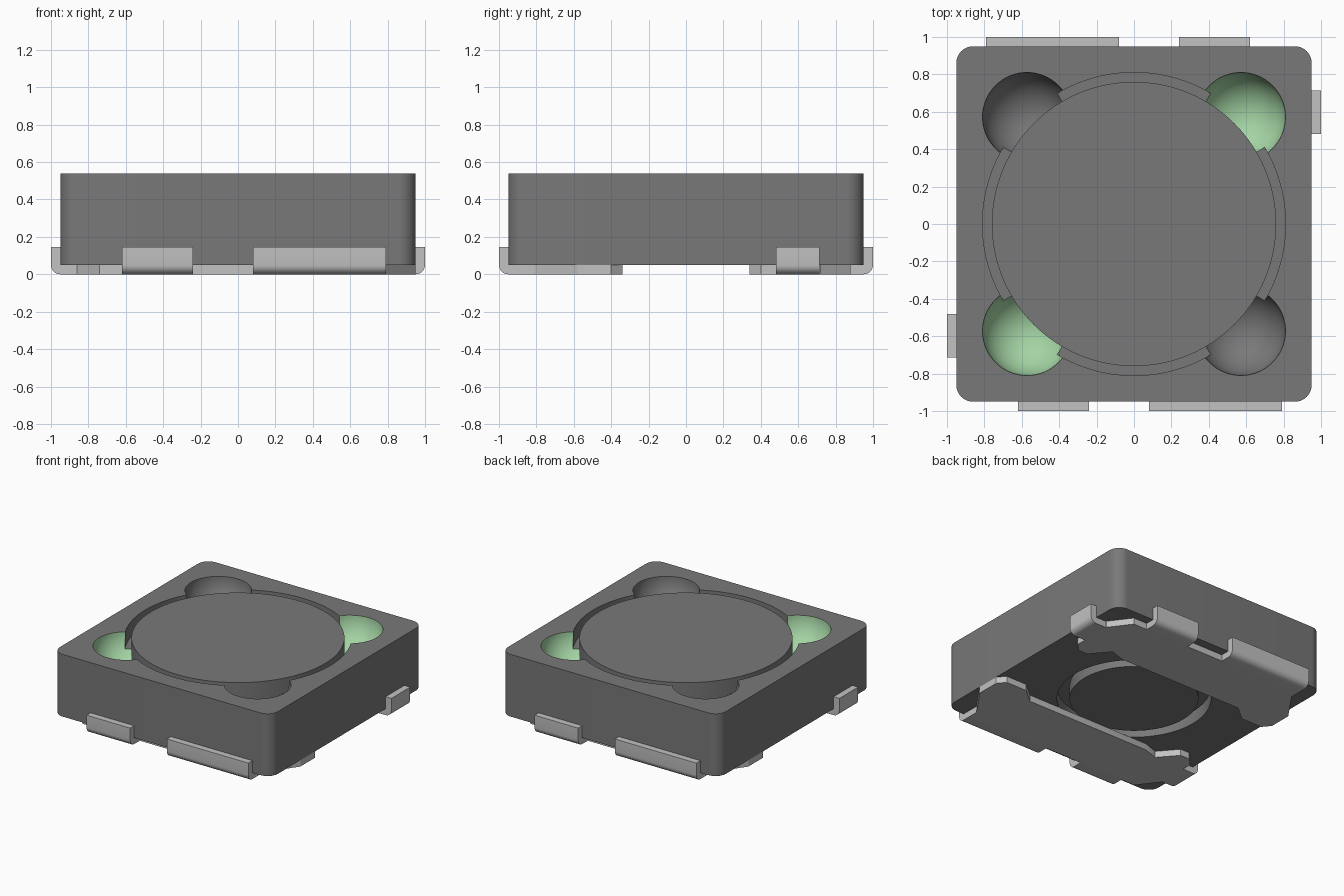
import bpy, bmesh, math
from mathutils import Matrix, Vector

if "Cube" in bpy.data.objects:
    bpy.data.objects.remove(bpy.data.objects["Cube"], do_unlink=True)


def material(name, rgb):
    m = bpy.data.materials.new(name)
    m.use_nodes = True
    m.diffuse_color = (*rgb, 1)
    bsdf = m.node_tree.nodes["Principled BSDF"]
    bsdf.inputs["Base Color"].default_value = (*rgb, 1)
    bsdf.inputs["Roughness"].default_value = 0.6
    return m


DARK = material("ferrite grey", (0.19, 0.19, 0.19))
METAL = material("tinned metal", (0.54, 0.54, 0.54))
GREEN = material("pale green", (0.37, 0.66, 0.37))


def finish(name, bm, mat):
    bmesh.ops.recalc_face_normals(bm, faces=bm.faces)
    me = bpy.data.meshes.new(name)
    bm.to_mesh(me)
    bm.free()
    me.materials.append(mat)
    ob = bpy.data.objects.new(name, me)
    bpy.context.collection.objects.link(ob)
    return ob


def smooth(ob):
    bpy.ops.object.select_all(action="DESELECT")
    ob.select_set(True)
    bpy.context.view_layer.objects.active = ob
    bpy.ops.object.shade_smooth_by_angle(angle=math.radians(30))


def extrude(bm, pts, offset):
    """Prism from a closed loop of 3D points."""
    face = bm.faces.new([bm.verts.new(p) for p in pts])
    geo = bmesh.ops.extrude_face_region(bm, geom=[face])["geom"]
    verts = [v for v in geo if isinstance(v, bmesh.types.BMVert)]
    bmesh.ops.translate(bm, verts=verts, vec=offset)


def arc(cx, cy, r, a0, a1, n):
    angles = [math.radians(a0 + (a1 - a0) * i / n) for i in range(n + 1)]
    return [(cx + r * math.cos(a), cy + r * math.sin(a)) for a in angles]


def cylinder(name, r, z0, z1):
    bm = bmesh.new()
    extrude(bm, [(x, y, z0) for x, y in arc(0, 0, r, 0, 357.1875, 127)], (0, 0, z1 - z0))
    return finish(name, bm, DARK)


def cut(ob, cutter):
    mod = ob.modifiers.new("cut", "BOOLEAN")
    mod.operation = "DIFFERENCE"
    mod.solver = "EXACT"
    mod.object = cutter
    bpy.ops.object.select_all(action="DESELECT")
    ob.select_set(True)
    bpy.context.view_layer.objects.active = ob
    bpy.ops.object.modifier_apply(modifier=mod.name)
    bpy.data.objects.remove(cutter, do_unlink=True)


# Square housing with rounded vertical corners
TOP, BOT, HALF, RAD = 0.54, 0.05, 0.95, 0.09
c = HALF - RAD
outline = []
for k, (sx, sy) in enumerate([(1, 1), (-1, 1), (-1, -1), (1, -1)]):
    outline += arc(sx * c, sy * c, RAD, 90 * k, 90 * k + 90, 10)
bm = bmesh.new()
extrude(bm, [(x, y, BOT) for x, y in outline], (0, 0, TOP - BOT))
housing = finish("housing", bm, DARK)

# Round well in the top and a smaller one in the underside
cut(housing, cylinder("top_well_cutter", 0.81, 0.42, 0.7))
cut(housing, cylinder("bottom_well_cutter", 0.55, -0.1, 0.15))

# Bowl-shaped corner pockets
POCKET, PR = 0.572, 0.238
for sx in (-1, 1):
    for sy in (-1, 1):
        bm = bmesh.new()
        bmesh.ops.create_uvsphere(
            bm, u_segments=64, v_segments=32, radius=PR,
            matrix=Matrix.Translation((sx * POCKET, sy * POCKET, TOP + 0.002)))
        cut(housing, finish("pocket_cutter", bm, DARK))

# Two opposite pockets are green
housing.data.materials.clear()
housing.data.materials.append(DARK)
housing.data.materials.append(GREEN)
for p in housing.data.polygons:
    p.material_index = 0
    for s in (-1, 1):
        centre = Vector((s * POCKET, s * POCKET, TOP + 0.002))
        if all(abs((housing.data.vertices[i].co - centre).length - PR) < 0.004
               for i in p.vertices) and p.center.z < TOP - 0.002:
            p.material_index = 1
smooth(housing)

# Drum core: upper disc and lower post
smooth(cylinder("core_disc", 0.76, 0.2, TOP))
smooth(cylinder("core_post", 0.46, BOT, 0.19))

# Terminal plate outline (rear one; the front one is turned half a circle)
PLATE = [
    (0.86, 0.40), (0.86, 0.72), (0.74, 0.88), (-0.79, 0.88), (-0.79, 0.81),
    (-0.95, 0.58), (-0.95, 0.40), (-0.90, 0.34), (-0.72, 0.34), (-0.60, 0.44),
    (0.48, 0.44), (0.60, 0.48), (0.72, 0.34), (0.80, 0.34),
]
# Bent tab section: outward distance, height
TAB = ([(0.85, 0.0)] + arc(0.95, 0.05, 0.05, -90, 0, 6)
       + [(1.0, 0.145), (0.95, 0.145), (0.95, 0.05), (0.85, 0.05)])

for name, turn in (("rear", 0), ("front", math.pi)):
    rot = Matrix.Rotation(turn, 3, "Z")
    bm = bmesh.new()
    extrude(bm, [rot @ Vector((x, y, 0)) for x, y in PLATE], (0, 0, 0.05))
    smooth(finish(name + "_terminal_plate", bm, METAL))
    for label, a, b in (("long", -0.79, -0.08), ("short", 0.24, 0.62)):
        bm = bmesh.new()
        extrude(bm, [rot @ Vector((a, d, z)) for d, z in TAB], rot @ Vector((b - a, 0, 0)))
        smooth(finish(f"{name}_{label}_tab", bm, METAL))
    bm = bmesh.new()
    extrude(bm, [rot @ Vector((d, 0.48, z)) for d, z in TAB], rot @ Vector((0, 0.235, 0)))
    smooth(finish(name + "_side_tab", bm, METAL))
